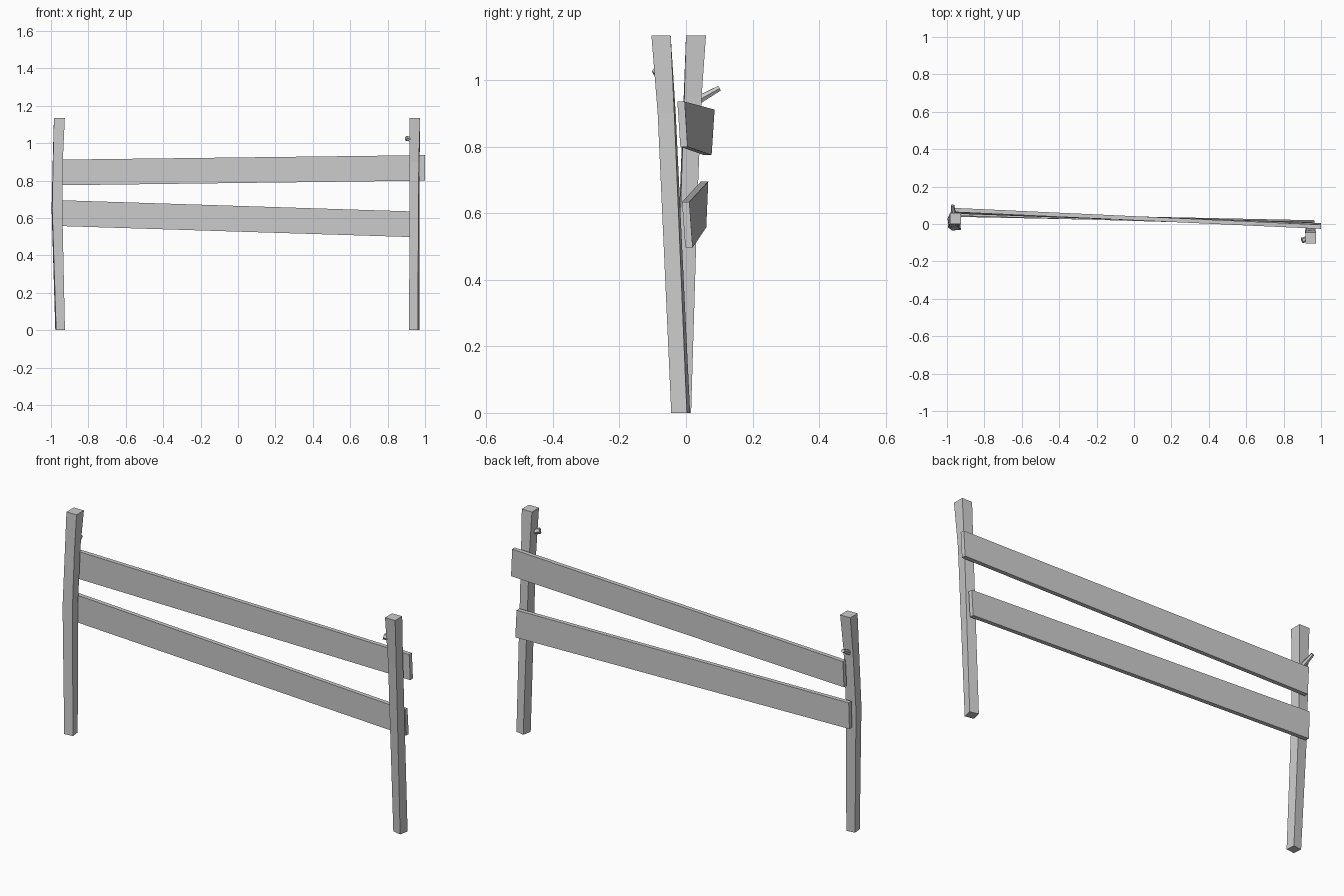
import bpy, bmesh, math
from mathutils import Vector

cube = bpy.data.objects.get("Cube")
if cube:
    bpy.data.objects.remove(cube, do_unlink=True)

wood = bpy.data.materials.new("weathered grey")
wood.use_nodes = True
GREY = (0.6, 0.6, 0.6, 1)
wood.diffuse_color = GREY
wood.node_tree.nodes["Principled BSDF"].inputs["Base Color"].default_value = GREY


def loft(name, rings):
    """Skin a closed solid through matching rings of points."""
    bm = bmesh.new()
    loops = [[bm.verts.new(p) for p in ring] for ring in rings]
    for a, b in zip(loops, loops[1:]):
        n = len(a)
        for i in range(n):
            j = (i + 1) % n
            bm.faces.new((a[i], a[j], b[j], b[i]))
    bm.faces.new(loops[0][::-1])
    bm.faces.new(loops[-1])
    bmesh.ops.recalc_face_normals(bm, faces=bm.faces)
    mesh = bpy.data.meshes.new(name)
    bm.to_mesh(mesh)
    bm.free()
    mesh.materials.append(wood)
    obj = bpy.data.objects.new(name, mesh)
    bpy.context.collection.objects.link(obj)
    return obj


def post(name, sections):
    """Each section: height, centre x, centre y, width, depth, twist in degrees."""
    rings = []
    for z, cx, cy, w, d, twist in sections:
        c, s = math.cos(math.radians(twist)), math.sin(math.radians(twist))
        ring = []
        for sx, sy in ((-1, -1), (1, -1), (1, 1), (-1, 1)):
            px, py = sx * w / 2, sy * d / 2
            ring.append((cx + px * c - py * s, cy + px * s + py * c, z))
        rings.append(ring)
    loft(name, rings)


def rail(name, ends, thick=0.022):
    """Each end: x, bottom z, top z, back y at the bottom, back y at the top."""
    loft(name, [[(x, yb - thick, zb), (x, yb, zb), (x, yt, zt), (x, yt - thick, zt)]
                for x, zb, zt, yb, yt in ends])


def peg(name, start, end, r0, r1, sides=6):
    """Tapered stub between two points."""
    start, end = Vector(start), Vector(end)
    q = (end - start).to_track_quat("Z", "Y")
    rings = []
    for p, r in ((start, r0), (end, r1)):
        rings.append([p + q @ Vector((r * math.cos(math.tau * i / sides),
                                      r * math.sin(math.tau * i / sides), 0))
                      for i in range(sides)])
    loft(name, rings)


# Leaning posts, slightly bent and twisted
post("left_post", [
    (0, 0.943, -0.016, 0.047, 0.048, -12),
    (0.9, 0.944, -0.058, 0.050, 0.050, -5),
    (1.135, 0.945, -0.075, 0.058, 0.058, 0),
])
post("right_post", [
    (0, -0.951, -0.010, 0.047, 0.046, 6),
    (0.65, -0.968, 0.008, 0.054, 0.050, 4),
    (0.95, -0.962, 0.020, 0.053, 0.052, 2),
    (1.135, -0.955, 0.030, 0.058, 0.060, 0),
])

# Crooked planks behind the posts
rail("upper_rail", [
    (-0.96, 0.775, 0.912, 0.077, 0.086),
    (1.0, 0.800, 0.936, 0.005, -0.004),
])
rail("lower_rail", [
    (-0.98, 0.558, 0.696, 0.061, 0.067),
    (0.965, 0.497, 0.634, 0.020, 0.010),
])

# Short pegs near the post tops
peg("left_peg", (0.935, -0.075, 1.017), (0.898, -0.088, 1.027), 0.013, 0.015)
peg("right_peg", (-0.962, 0.035, 0.940), (-0.970, 0.100, 0.976), 0.014, 0.009)
